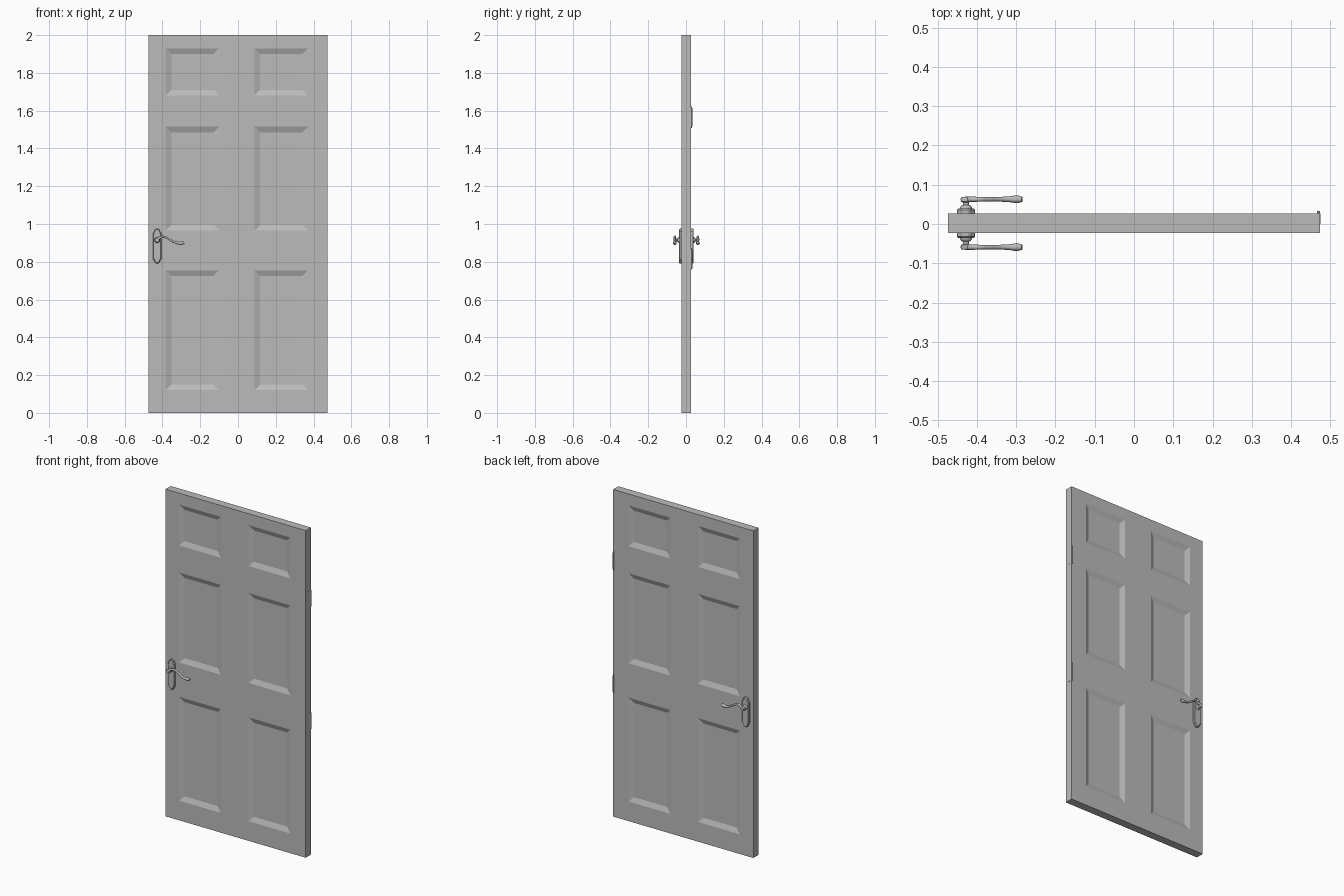
import bpy, bmesh, math
from mathutils import Vector, Matrix

cube = bpy.data.objects.get("Cube")
if cube:
    bpy.data.objects.remove(cube, do_unlink=True)


def material(name, rgb):
    m = bpy.data.materials.new(name)
    m.use_nodes = True
    m.diffuse_color = (*rgb, 1)
    m.node_tree.nodes["Principled BSDF"].inputs["Base Color"].default_value = (*rgb, 1)
    return m


GREY = material("plain grey", (0.5, 0.5, 0.5))
FRONT, BACK = -0.023, 0.027
LEFT, RIGHT = 0.474, -0.474


def finish(name, bm, smooth=False):
    bmesh.ops.recalc_face_normals(bm, faces=bm.faces)
    me = bpy.data.meshes.new(name)
    bm.to_mesh(me)
    bm.free()
    me.materials.append(GREY)
    ob = bpy.data.objects.new(name, me)
    bpy.context.collection.objects.link(ob)
    if smooth:
        bpy.ops.object.select_all(action='DESELECT')
        ob.select_set(True)
        bpy.context.view_layer.objects.active = ob
        bpy.ops.object.shade_smooth_by_angle(angle=math.radians(40))
    return ob


def box(bm, x0, x1, y0, y1, z0, z1):
    size = Matrix.Diagonal((x1 - x0, y1 - y0, z1 - z0, 1))
    mid = Matrix.Translation(((x0 + x1) / 2, (y0 + y1) / 2, (z0 + z1) / 2))
    return bmesh.ops.create_cube(bm, size=1, matrix=mid @ size)


def lathe(bm, profile, x, z, side, steps=20):
    """Turn (radius, y) pairs round an axis along y."""
    rings = [[bm.verts.new((x + r * math.cos(t), y * side, z + r * math.sin(t)))
              for t in (2 * math.pi * i / steps for i in range(steps))] for r, y in profile]
    for a, b in zip(rings, rings[1:]):
        for i in range(steps):
            j = (i + 1) % steps
            bm.faces.new((a[i], a[j], b[j], b[i]))
    bm.faces.new(rings[0])
    bm.faces.new(rings[-1])


# Door leaf with six sunken panels on each side
columns = [(-0.383, -0.10), (0.087, 0.37)]
rows = [(0.12, 0.755), (0.965, 1.515), (1.68, 1.93)]
bm = bmesh.new()
box(bm, RIGHT, LEFT, FRONT, BACK, 0, 2)
for axis, spans in (((1, 0, 0), columns), ((0, 0, 1), rows)):
    for pos in (p for span in spans for p in span):
        bmesh.ops.bisect_plane(bm, geom=bm.verts[:] + bm.edges[:] + bm.faces[:],
                               plane_co=Vector(axis) * pos, plane_no=axis)


def is_panel(f):
    c = f.calc_center_median()
    return (abs(f.normal.y) > 0.9 and any(a < c.x < b for a, b in columns)
            and any(a < c.z < b for a, b in rows))


bm.normal_update()
panels = [f for f in bm.faces if is_panel(f)]
bmesh.ops.inset_individual(bm, faces=panels, thickness=0.042, depth=-0.012)
finish("door_leaf", bm)


# Handle plate outline: straight sides, shoulders and arched ends
def plate_outline(half_w, half_h):
    arch = [(0.68 * half_w * math.cos(t), half_h - 0.016 + 0.016 * math.sin(t))
            for t in (math.pi * i / 10 for i in range(11))]
    top = [(half_w, half_h - 0.03), (half_w * 0.9, half_h - 0.021)] + arch
    top += [(-half_w * 0.9, half_h - 0.021), (-half_w, half_h - 0.03)]
    return top + [(-x, -z) for x, z in top]


HX, HZ = -0.428, 0.915
PLATE_Z = 0.883
for label, side, face in (("front", -1, -FRONT), ("back", 1, BACK)):
    # Back plate with a sloped rim
    bm = bmesh.new()
    loops = [[bm.verts.new((HX + x, side * (face + d), PLATE_Z + z))
              for x, z in plate_outline(0.023 - inset, 0.092 - inset)]
             for inset, d in ((0, -0.002), (0, 0.009), (0.004, 0.013))]
    n = len(loops[0])
    for a, b in zip(loops, loops[1:]):
        for i in range(n):
            bm.faces.new((a[i], a[(i + 1) % n], b[(i + 1) % n], b[i]))
    bm.faces.new(loops[0])
    bm.faces.new(loops[-1])
    finish(label + "_handle_plate", bm)

    # Collar and spindle
    bm = bmesh.new()
    profile = [(0.015, 0.01), (0.015, 0.016), (0.012, 0.02), (0.008, 0.022),
               (0.008, 0.028), (0.013, 0.03), (0.014, 0.037), (0.011, 0.042)]
    lathe(bm, [(r, face + d) for r, d in profile], HX, HZ, side)
    finish(label + "_handle_spindle", bm, True)

    # Wavy lever, swelling at its tip
    path = [(0, 0, 0.9), (0.018, 0.014, 0.8), (0.036, 0.017, 0.7), (0.058, 0.008, 0.65),
            (0.085, -0.008, 0.7), (0.11, -0.016, 0.85), (0.13, -0.016, 1.2), (0.143, -0.013, 0.8)]
    curve = bpy.data.curves.new(label + "_handle_lever", 'CURVE')
    curve.dimensions = '3D'
    curve.bevel_depth = 0.0085
    curve.bevel_resolution = 3
    curve.resolution_u = 5
    curve.use_fill_caps = True
    spline = curve.splines.new('BEZIER')
    spline.bezier_points.add(len(path) - 1)
    for p, (x, z, r) in zip(spline.bezier_points, path):
        p.co = (HX + x, side * (face + 0.036), HZ + z)
        p.radius = r
        p.handle_left_type = p.handle_right_type = 'AUTO'
    curve.materials.append(GREY)
    lever = bpy.data.objects.new(label + "_handle_lever", curve)
    bpy.context.collection.objects.link(lever)

# Hinges: a thin leaf on the edge and a knuckle at the back corner
for label, z in (("upper", 1.565), ("lower", 0.815)):
    bm = bmesh.new()
    box(bm, LEFT - 0.002, LEFT + 0.001, 0.0, BACK, z - 0.055, z + 0.055)
    finish(label + "_hinge_leaf", bm)
    bm = bmesh.new()
    for height, radius in ((0.1, 0.004), (0.114, 0.0025)):
        bmesh.ops.create_cone(bm, cap_ends=True, segments=12, radius1=radius, radius2=radius,
                              depth=height, matrix=Matrix.Translation((LEFT - 0.004, BACK + 0.003, z)))
    finish(label + "_hinge_knuckle", bm, True)
